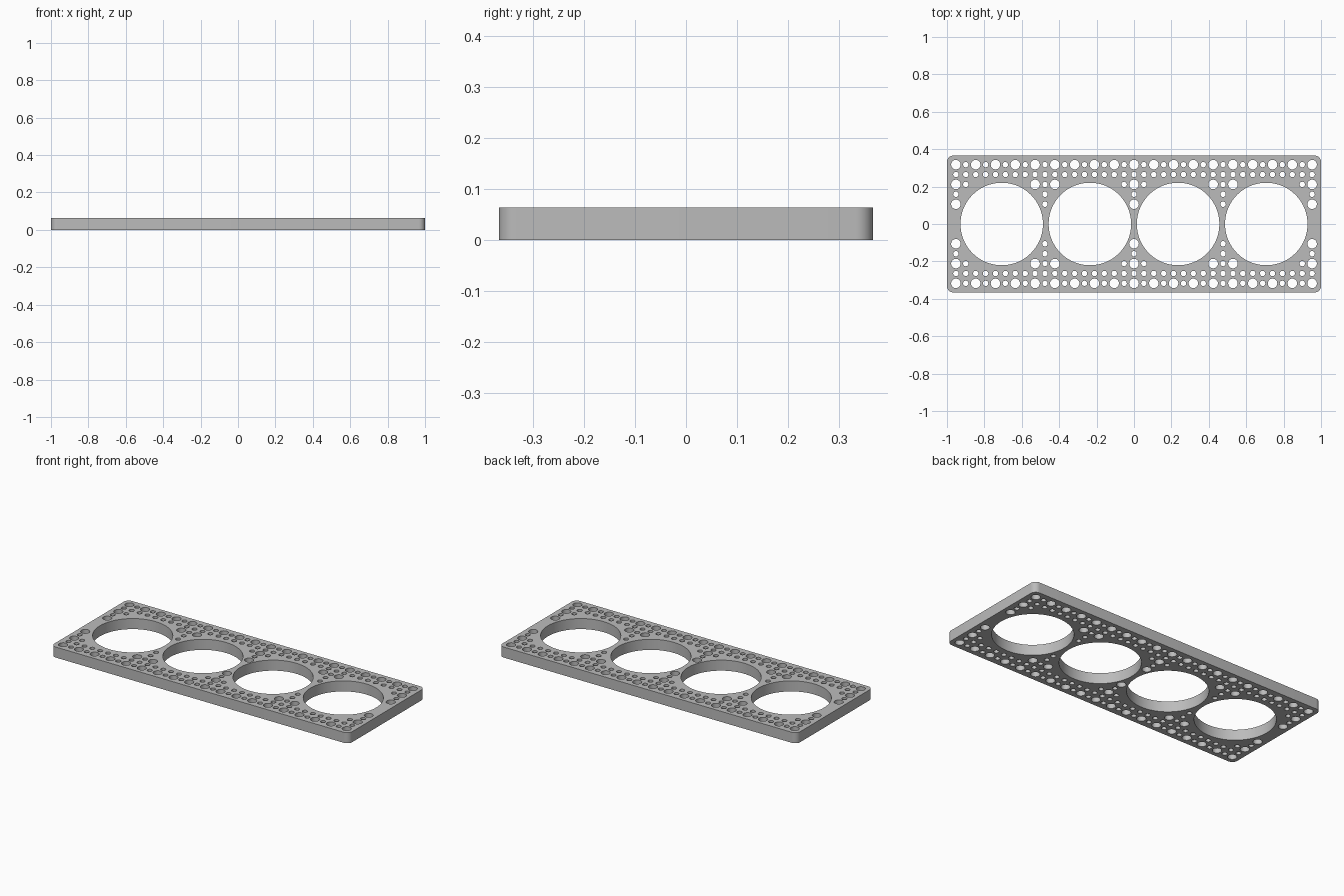
import bpy, bmesh, math

cube = bpy.data.objects.get("Cube")
if cube:
    bpy.data.objects.remove(cube, do_unlink=True)

HALF_X, HALF_Y, HEIGHT, CORNER = 1.0, 0.366, 0.064, 0.034
PITCH = 0.0529
BORE_R, LARGE_R, SMALL_R = 0.2205, 0.0255, 0.0145

grey = bpy.data.materials.new("plain grey")
grey.use_nodes = True
grey.diffuse_color = (0.5, 0.5, 0.5, 1)
grey.node_tree.nodes["Principled BSDF"].inputs["Base Color"].default_value = (0.5, 0.5, 0.5, 1)

# Flat filled curve: outline plus all the holes
curve = bpy.data.curves.new("plate_profile", "CURVE")
curve.dimensions = "2D"
curve.fill_mode = "BOTH"
curve.extrude = HEIGHT / 2


def add_loop(points):
    spline = curve.splines.new("POLY")
    spline.points.add(len(points) - 1)
    for target, (x, y) in zip(spline.points, points):
        target.co = (x, y, 0, 1)
    spline.use_cyclic_u = True


def arc(cx, cy, radius, start, sweep, count):
    angles = [start + sweep * k / count for k in range(count)]
    return [(cx + radius * math.cos(a), cy + radius * math.sin(a)) for a in angles]


def add_hole(x, y, radius, sides):
    add_loop(arc(x, y, radius, 0, math.tau, sides))


# Rounded rectangle outline
outline = []
steps = 8
for quarter, (sx, sy) in enumerate([(1, 1), (-1, 1), (-1, -1), (1, -1)]):
    sweep = math.pi / 2 * (steps + 1) / steps
    outline += arc(sx * (HALF_X - CORNER), sy * (HALF_Y - CORNER), CORNER,
                   quarter * math.pi / 2, sweep, steps + 1)
add_loop(outline)

# Four large bores
for k in (-1.5, -0.5, 0.5, 1.5):
    add_hole(k * 0.4715, 0, BORE_R, 96)

# Grid of mounting holes: large on even crossings, small elsewhere
for row in range(2, 7):
    for col in range(-18, 19):
        web_distance = abs(col - 9 * round(col / 9))
        if row < 4 and web_distance > 0 or row == 4 and web_distance > 1:
            continue
        large = row % 2 == 0 and col % 2 == 0
        for side in (1, -1):
            add_hole(col * PITCH, side * row * PITCH,
                     LARGE_R if large else SMALL_R, 28 if large else 20)

# Turn the profile into a welded solid standing on the ground
profile = bpy.data.objects.new("plate_profile", curve)
bpy.context.collection.objects.link(profile)
bpy.context.view_layer.update()
evaluated = profile.evaluated_get(bpy.context.evaluated_depsgraph_get())
mesh = bpy.data.meshes.new_from_object(evaluated)
bpy.data.objects.remove(profile, do_unlink=True)

bm = bmesh.new()
bm.from_mesh(mesh)
bmesh.ops.remove_doubles(bm, verts=bm.verts, dist=0.0001)
bmesh.ops.recalc_face_normals(bm, faces=bm.faces)
bmesh.ops.translate(bm, verts=bm.verts, vec=(0, 0, HEIGHT / 2))
bm.to_mesh(mesh)
bm.free()

mesh.materials.clear()
mesh.materials.append(grey)
plate = bpy.data.objects.new("perforated_plate", mesh)
bpy.context.collection.objects.link(plate)
bpy.ops.object.select_all(action="DESELECT")
plate.select_set(True)
bpy.context.view_layer.objects.active = plate
bpy.ops.object.shade_smooth_by_angle(angle=math.radians(35))
